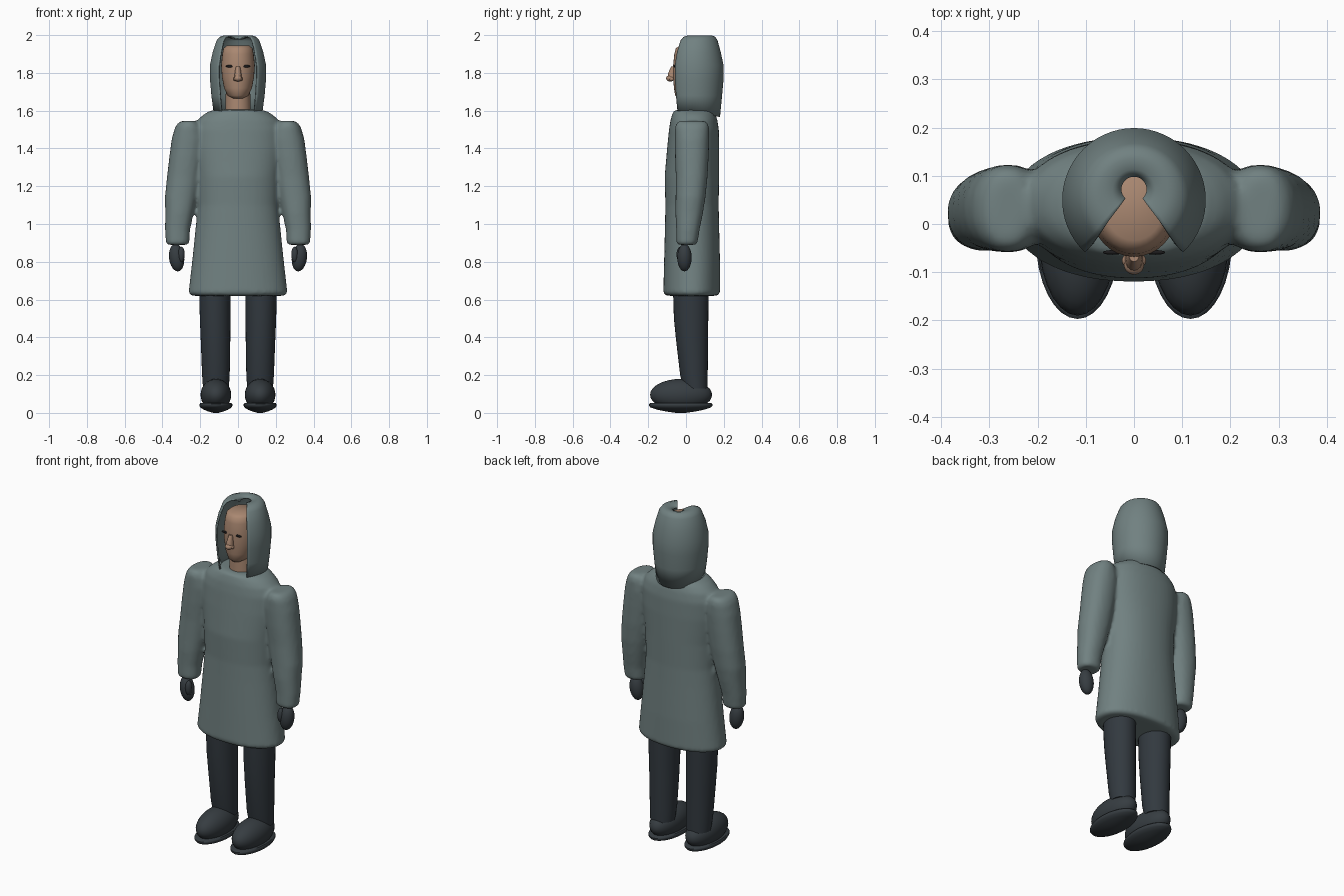
import bpy, bmesh, math
from mathutils import Matrix, Vector


def material(name, rgb):
    m = bpy.data.materials.new(name)
    m.diffuse_color = (*rgb, 1)
    return m


COAT = material("grey green cloth", (0.165, 0.22, 0.22))
SKIN = material("skin", (0.40, 0.245, 0.165))
TROUSER = material("dark trousers", (0.032, 0.041, 0.050))
DARK = material("dark leather", (0.037, 0.046, 0.053))
EYE = material("eye black", (0.012, 0.011, 0.012))


def finish(bm, name, mat, angle=50):
    """Turn a bmesh into a smooth-shaded, coloured object."""
    bmesh.ops.recalc_face_normals(bm, faces=bm.faces[:])
    mesh = bpy.data.meshes.new(name)
    bm.to_mesh(mesh)
    bm.free()
    mesh.materials.append(mat)
    ob = bpy.data.objects.new(name, mesh)
    bpy.context.collection.objects.link(ob)
    bpy.ops.object.select_all(action='DESELECT')
    ob.select_set(True)
    bpy.context.view_layer.objects.active = ob
    bpy.ops.object.shade_smooth_by_angle(angle=math.radians(angle))
    return ob


def loft(bm, rings, side=1, n=32, power=2.0):
    """Closed stack of (super)ellipses given as (z, cx, cy, rx, ry)."""
    rows = []
    for z, cx, cy, rx, ry in rings:
        row = []
        for i in range(n):
            t = 2 * math.pi * i / n
            c, s = math.cos(t), math.sin(t)
            x = math.copysign(abs(c) ** (2 / power), c)
            y = math.copysign(abs(s) ** (2 / power), s)
            row.append(bm.verts.new((side * cx + rx * x, cy + ry * y, z)))
        rows.append(row)
    for a, b in zip(rows, rows[1:]):
        for i in range(n):
            j = (i + 1) % n
            bm.faces.new((a[i], a[j], b[j], b[i]))
    bm.faces.new(rows[0])
    bm.faces.new(rows[-1])


def ellipsoid(bm, center, radii, tilt=0.0):
    mat = (Matrix.Translation(Vector(center)) @ Matrix.Rotation(tilt, 4, 'Y')
           @ Matrix.Diagonal((*radii, 1)))
    bmesh.ops.create_uvsphere(bm, u_segments=28, v_segments=16, radius=1, matrix=mat)


# Coat: body and both sleeves fused into one soft garment
bm = bmesh.new()
loft(bm, [(0.62, 0, 0.03, 0.245, 0.135), (0.635, 0, 0.03, 0.262, 0.15),
          (0.80, 0, 0.032, 0.243, 0.148), (1.00, 0, 0.032, 0.222, 0.143),
          (1.10, 0, 0.032, 0.213, 0.141), (1.25, 0, 0.031, 0.218, 0.144),
          (1.40, 0, 0.038, 0.235, 0.138), (1.50, 0, 0.042, 0.235, 0.132),
          (1.55, 0, 0.042, 0.215, 0.124), (1.58, 0, 0.042, 0.182, 0.115),
          (1.598, 0, 0.042, 0.15, 0.108), (1.605, 0, 0.042, 0.12, 0.09)],
     n=48, power=2.15)
for s in (-1, 1):
    loft(bm, [(0.89, 0.32, 0.005, 0.052, 0.047), (0.90, 0.32, 0.005, 0.062, 0.056),
              (0.97, 0.32, 0.01, 0.066, 0.062), (1.06, 0.31, 0.017, 0.075, 0.073),
              (1.14, 0.302, 0.024, 0.085, 0.079), (1.25, 0.287, 0.03, 0.089, 0.084),
              (1.36, 0.273, 0.031, 0.090, 0.089), (1.45, 0.262, 0.032, 0.089, 0.091),
              (1.51, 0.262, 0.032, 0.072, 0.09), (1.535, 0.262, 0.032, 0.056, 0.083),
              (1.546, 0.262, 0.032, 0.035, 0.065)], side=s, power=2.2)
coat = finish(bm, "coat", COAT)
rm = coat.modifiers.new("fuse", 'REMESH')
rm.mode = 'VOXEL'
rm.voxel_size = 0.011
rm.use_smooth_shade = True
sm = coat.modifiers.new("soften", 'SMOOTH')
sm.factor = 0.5
sm.iterations = 4

# Hood: open-fronted shell with a small gap at the crown
bm = bmesh.new()
profile = [(1.595, 0.130, 0.05), (1.68, 0.141, 0.05), (1.77, 0.149, 0.05),
           (1.84, 0.149, 0.05), (1.91, 0.134, 0.05), (1.972, 0.113, 0.054),
           (1.990, 0.098, 0.058), (1.999, 0.072, 0.064), (1.993, 0.045, 0.068),
           (1.985, 0.026, 0.072)]
gap, steps, rows = math.radians(43), 44, []
for k, (z, r, cy) in enumerate(profile):
    row = []
    for i in range(steps + 1):
        t = gap + (2 * math.pi - 2 * gap) * i / steps
        dip = 0.028 * max(0, -math.cos(t)) if k == 0 else 0
        row.append(bm.verts.new((r * math.sin(t), cy - r * math.cos(t), z - dip)))
    rows.append(row)
for a, b in zip(rows, rows[1:]):
    for i in range(steps):
        bm.faces.new((a[i], a[i + 1], b[i + 1], b[i]))
hood = finish(bm, "hood", COAT, 60)
so = hood.modifiers.new("cloth thickness", 'SOLIDIFY')
so.thickness = 0.008
so.offset = -1

# Head and neck
bm = bmesh.new()
loft(bm, [(1.665, 0, 0.01, 0.035, 0.05), (1.68, 0, 0.012, 0.055, 0.069),
          (1.72, 0, 0.018, 0.074, 0.082), (1.78, 0, 0.022, 0.085, 0.09),
          (1.84, 0, 0.026, 0.089, 0.094), (1.90, 0, 0.03, 0.083, 0.092),
          (1.93, 0, 0.032, 0.077, 0.086), (1.944, 0, 0.034, 0.06, 0.068)])
finish(bm, "head", SKIN)
bm = bmesh.new()
loft(bm, [(1.57, 0, 0.035, 0.068, 0.066), (1.72, 0, 0.035, 0.064, 0.062)])
finish(bm, "neck", SKIN)

# Nose: bridge, tip and nostril wings
bm = bmesh.new()
loft(bm, [(1.765, 0, -0.074, 0.02, 0.026), (1.80, 0, -0.072, 0.017, 0.022),
          (1.835, 0, -0.064, 0.011, 0.014)], n=16)
ellipsoid(bm, (0, -0.084, 1.771), (0.021, 0.021, 0.017))
for s in (-1, 1):
    ellipsoid(bm, (s * 0.015, -0.076, 1.768), (0.010, 0.012, 0.011))
finish(bm, "nose", SKIN)

for s, label in ((-1, "left"), (1, "right")):
    # Eye: thin dark almond plate
    bm = bmesh.new()
    ellipsoid(bm, (s * 0.044, -0.059, 1.835), (0.021, 0.0048, 0.0065))
    finish(bm, label + "_eye", EYE)

    # Mitten hand with thumb
    bm = bmesh.new()
    ellipsoid(bm, (s * 0.325, -0.008, 0.822), (0.040, 0.038, 0.073), s * 0.12)
    ellipsoid(bm, (s * 0.300, -0.030, 0.838), (0.018, 0.020, 0.042))
    finish(bm, label + "_hand", DARK)

    # Trouser leg
    bm = bmesh.new()
    loft(bm, [(0.13, 0.117, 0.05, 0.068, 0.064), (0.20, 0.117, 0.042, 0.073, 0.073),
              (0.38, 0.119, 0.032, 0.078, 0.084), (0.50, 0.121, 0.027, 0.081, 0.091),
              (0.66, 0.122, 0.025, 0.084, 0.094)], side=s)
    finish(bm, label + "_leg", TROUSER)

    # Shoe upper and sole
    bm = bmesh.new()
    ellipsoid(bm, (s * 0.117, -0.026, 0.096), (0.081, 0.164, 0.084))
    finish(bm, label + "_shoe", DARK)
    bm = bmesh.new()
    loft(bm, [(z, 0.117, -0.028, 0.087 * k, 0.169 * k) for z, k in
              ((0.0, 0.15), (0.008, 0.48), (0.018, 0.76), (0.029, 0.95),
               (0.038, 1.0), (0.046, 1.0), (0.052, 0.95))], side=s)
    finish(bm, label + "_sole", DARK)
